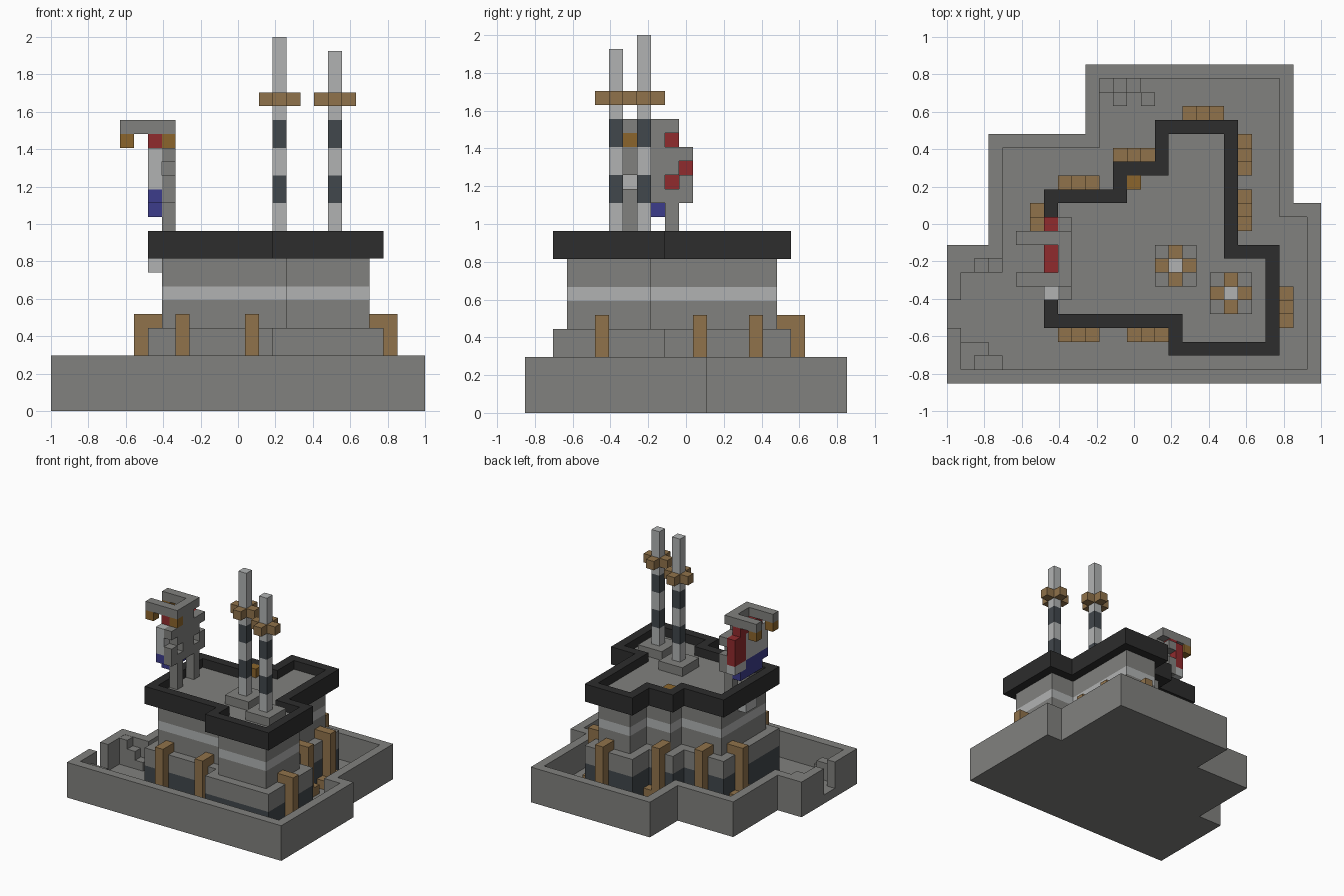
import bpy
import bmesh
from mathutils import Vector

cube = bpy.data.objects.get("Cube")
if cube:
    bpy.data.objects.remove(cube, do_unlink=True)

# One grid block; everything below is measured in blocks
U = 2 / 27
ORIGIN = Vector((13.5, 11.5, 0))


def material(name, r, g, b):
    m = bpy.data.materials.new(name)
    m.use_nodes = True
    m.diffuse_color = (r, g, b, 1)
    m.node_tree.nodes["Principled BSDF"].inputs["Base Color"].default_value = (r, g, b, 1)
    return m


stone = material("stone grey", .22, .22, .21)
pale = material("pale grey", .44, .45, .45)
black = material("parapet black", .026, .026, .026)
slate = material("dark slate", .053, .063, .072)
wood = material("wood brown", .28, .17, .07)
bronze = material("bronze", .26, .13, .025)
red = material("red", .28, .024, .027)
blue = material("blue", .045, .045, .26)


def finish(bm, name, mat):
    bmesh.ops.recalc_face_normals(bm, faces=bm.faces)
    for v in bm.verts:
        v.co = (v.co - ORIGIN) * U
    mesh = bpy.data.meshes.new(name)
    bm.to_mesh(mesh)
    bm.free()
    mesh.materials.append(mat)
    ob = bpy.data.objects.new(name, mesh)
    bpy.context.collection.objects.link(ob)
    return ob


def prism(name, outline, z0, z1, mat):
    bm = bmesh.new()
    face = bm.faces.new([bm.verts.new((x, y, z0)) for x, y in outline])
    top = bmesh.ops.extrude_face_region(bm, geom=[face])["geom"]
    verts = [v for v in top if isinstance(v, bmesh.types.BMVert)]
    bmesh.ops.translate(bm, verts=verts, vec=(0, 0, z1 - z0))
    if not any(f.normal.z and all(v.co.z == z0 for v in f.verts) for f in bm.faces):
        bm.faces.new([v for v in bm.verts if v.co.z == z0])
    return finish(bm, name, mat)


def box(name, x, y, z, mat):
    return prism(name, [(x[0], y[0]), (x[1], y[0]), (x[1], y[1]), (x[0], y[1])], z[0], z[1], mat)


def inset(outline):
    """Move a right-angled anticlockwise outline one block inwards."""
    out = []
    pts = [Vector(p) for p in outline]
    for i, p in enumerate(pts):
        a = (p - pts[i - 1]).normalized()
        b = (pts[(i + 1) % len(pts)] - p).normalized()
        out.append((round(p.x - a.y - b.y), round(p.y + a.x + b.x)))
    return out


def ring(name, outer, z0, z1, mat):
    bm = bmesh.new()
    inner = inset(outer)
    loops = [[bm.verts.new((x, y, z)) for x, y in o]
             for o, z in ((outer, z0), (outer, z1), (inner, z1), (inner, z0))]
    n = len(outer)
    for k in range(4):
        a, b = loops[k], loops[(k + 1) % 4]
        for i in range(n):
            j = (i + 1) % n
            bm.faces.new((a[i], a[j], b[j], b[i]))
    return finish(bm, name, mat)


def blocks(name, cells, mat):
    """One mesh of unit blocks with only the exposed faces."""
    cells = set(cells)
    bm = bmesh.new()
    for c in cells:
        for axis in range(3):
            for side in (0, 1):
                near = list(c)
                near[axis] += 2 * side - 1
                if tuple(near) in cells:
                    continue
                quad = []
                for p, q in ((0, 0), (1, 0), (1, 1), (0, 1)):
                    v = Vector(c)
                    v[axis] += side
                    v[(axis + 1) % 3] += p
                    v[(axis + 2) % 3] += q
                    quad.append(bm.verts.new(v))
                bm.faces.new(quad if side else quad[::-1])
    bmesh.ops.remove_doubles(bm, verts=bm.verts, dist=.001)
    return finish(bm, name, mat)


# Courtyard: floor slab and outer wall with a gateway on one side
yard = [(0, 0), (27, 0), (27, 13), (25, 13), (25, 23), (10, 23),
        (10, 18), (3, 18), (3, 10), (0, 10)]
prism("courtyard_floor", yard, 0, 1, stone)
wall = [(0, 4)] + yard + [(0, 6), (1, 6)] + inset(yard)[::-1] + [(1, 4)]
prism("outer_wall", wall, 0, 4, stone)

# Low steps and rubble against the wall
for i, (x, y, h) in enumerate([(1, 8, 4), (2, 8, 3), (3, 8, 2), (1, 2, 3), (2, 2, 3),
                               (1, 1, 3), (2, 1, 2), (3, 1, 2), (11, 21, 2), (12, 21, 3),
                               (13, 21, 2), (12, 20, 2), (14, 20, 2)]):
    box(f"yard_step_{i}", (x, x + 1), (y, y + 1), (1, h - .02), stone)

# Tower: plinth, walls, pale band, parapet and roof
tower = [(7, 4), (16, 4), (16, 2), (24, 2), (24, 10), (21, 10), (21, 19),
         (15, 19), (15, 16), (12, 16), (12, 14), (7, 14)]
body = inset(tower)
prism("plinth_base", tower, 1, 4, slate)
prism("plinth", tower, 4, 6, stone)
prism("tower_lower", body, 6, 8, stone)
prism("tower_band", body, 8, 9, pale)
prism("tower_upper", body, 9, 12, stone)
ring("parapet", tower, 11, 13, black)
box("wall_bracket", (7, 8), (8, 10), (10, 11), pale)
box("roof_hatch", (13, 14), (14, 15), (12, 13), bronze)

# Timber buttresses: post, hooked head and low feet (position, outward direction)
for i, (x, y, dx, dy) in enumerate([
        (9, 3, 0, -1), (14, 3, 0, -1), (24, 5, 1, 0), (21, 12, 1, 0), (21, 16, 1, 0),
        (18, 19, 0, 1), (13, 16, 0, 1), (9, 14, 0, 1), (6, 11, -1, 0)]):
    cells = [(x, y, z) for z in range(1, 7)]
    cells += [(x - dx, y - dy, 6), (x + dy, y + dx, 1), (x - dy, y - dx, 1)]
    blocks(f"buttress_{i}", cells, wood)

# Banded masts with a footing and a crosspiece
for n, x, y, top in (("rear", 16, 8, 27), ("front", 20, 6, 26)):
    box(f"{n}_mast_footing", (x - 1, x + 2), (y - 1, y + 2), (12, 13), stone)
    levels = [13, 15, 17, 19, 21, top]
    for k, (a, b) in enumerate(zip(levels, levels[1:])):
        box(f"{n}_mast_{k}", (x, x + 1), (y, y + 1), (a, b), slate if k % 2 else pale)
    blocks(f"{n}_mast_cross", [(x + 1, y, 22), (x - 1, y, 22), (x, y + 1, 22), (x, y - 1, 22)], wood)

# Rooftop sculpture: pierced back plate on two legs, with two hooked horns
plate = {18: "######", 17: ".####.", 16: "#.##.#", 15: "######", 19: "..##..", 20: "..##.."}
cells = [(8, 6 + i, z) for z, row in plate.items() for i, c in enumerate(row) if c == "#"]
cells += [(8, y, z) for y in (7, 10) for z in (12, 13, 14)]
cells += [(x, y, 20) for y in (7, 10) for x in range(5, 9)]
blocks("sculpture_plate", cells, stone)
blocks("sculpture_horn_tips", [(5, 7, 19), (5, 10, 19), (8, 7, 19)], bronze)

# Coloured front layer of the sculpture, split by rule
layer = {red: [], pale: [], blue: []}
for z in range(14, 20):
    for y in (range(7, 11) if z in (14, 19) else range(6, 12)):
        if z == 19 or (y >= 10 and z >= 16):
            mat = red
        elif z == 14 or (z == 15 and y < 10):
            mat = blue
        else:
            mat = pale
        layer[mat].append((7, y, z))
for mat, cells in layer.items():
    blocks(f"sculpture_front_{mat.name.split()[0]}", cells, mat)
